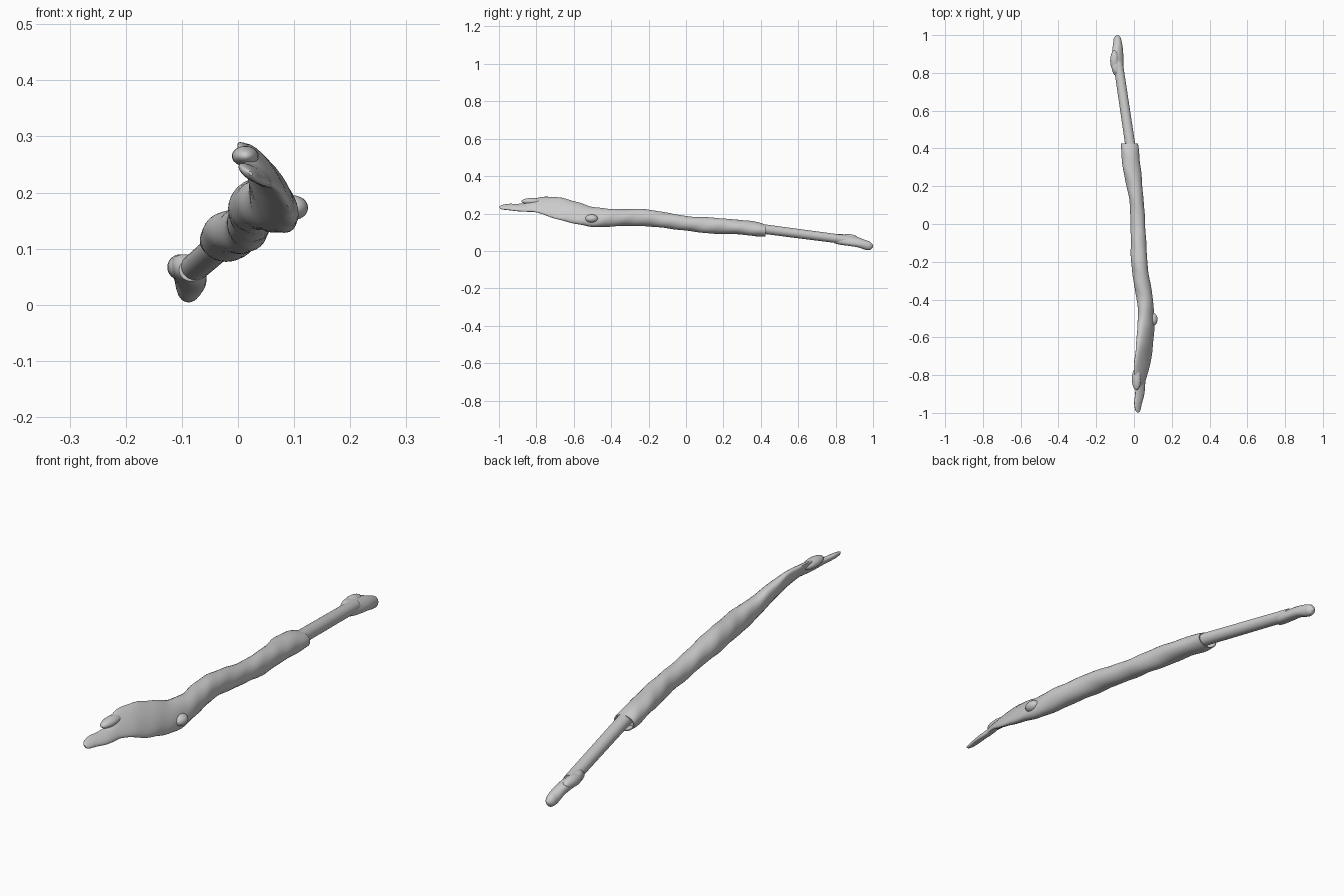
import bpy, bmesh, math
from mathutils import Vector


def catmull(p0, p1, p2, p3, t):
    return [0.5 * (2 * b + (c - a) * t + (2 * a - 5 * b + 4 * c - d) * t * t
                   + (3 * b - a - 3 * c + d) * t ** 3)
            for a, b, c, d in zip(p0, p1, p2, p3)]


def loft(name, sections, sides=28, steps=5, wobble=0.0, hollow_end=False):
    """Section: y, x min, x max, z min, z max, tilt (-1 leans to upper left)."""
    rows = []
    n = len(sections)
    for i in range(n - 1):
        p = [sections[min(max(i + k, 0), n - 1)] for k in (-1, 0, 1, 2)]
        rows += [catmull(*p, s / steps) for s in range(steps)]
    rows.append(sections[-1])
    bm = bmesh.new()
    rings = []

    def ring(row, scale=1.0):
        y, x0, x1, z0, z1, tilt = row
        phase = math.acos(max(-0.95, min(0.95, tilt))) 
        out = []
        for k in range(sides):
            t = 2 * math.pi * k / sides
            r = scale * (1 + wobble * (math.sin(31 * y + 2 * t) + math.sin(53 * y - 3 * t) - 1))
            out.append(bm.verts.new(((x0 + x1) / 2 + r * (x1 - x0) / 2 * math.cos(t), y,
                                     (z0 + z1) / 2 + r * (z1 - z0) / 2 * math.cos(t - phase))))
        rings.append(out)

    for row in rows:
        ring(row)
    if hollow_end:  # fold the cuff rim inward
        last = list(sections[-1])
        ring(last, 0.9)
        last[0] -= 0.04
        ring(last, 0.8)
    for a, b in zip(rings, rings[1:]):
        for k in range(sides):
            j = (k + 1) % sides
            bm.faces.new((a[k], a[j], b[j], b[k]))
    bm.faces.new(rings[0])
    bm.faces.new(rings[-1][::-1])
    bmesh.ops.recalc_face_normals(bm, faces=bm.faces)
    return finish(name, bm)


def finish(name, bm):
    me = bpy.data.meshes.new(name)
    bm.to_mesh(me)
    bm.free()
    ob = bpy.data.objects.new(name, me)
    bpy.context.collection.objects.link(ob)
    bpy.ops.object.select_all(action='DESELECT')
    ob.select_set(True)
    bpy.context.view_layer.objects.active = ob
    bpy.ops.object.shade_smooth_by_angle(angle=math.radians(45))
    return ob


def knob(name, centre, radii):
    bm = bmesh.new()
    bmesh.ops.create_uvsphere(bm, u_segments=20, v_segments=12, radius=1)
    bmesh.ops.scale(bm, vec=radii, verts=bm.verts)
    bmesh.ops.translate(bm, vec=centre, verts=bm.verts)
    return finish(name, bm)


# Lumpy main body: broad tilted blade at the front, round shaft towards the cuff
loft("body", [
    (-0.88, 0.022, 0.042, 0.222, 0.245, -0.6),
    (-0.86, 0.008, 0.053, 0.214, 0.258, -0.75),
    (-0.80, 0.000, 0.070, 0.205, 0.283, -0.85),
    (-0.74, 0.000, 0.087, 0.186, 0.290, -0.85),
    (-0.66, 0.008, 0.100, 0.160, 0.284, -0.8),
    (-0.58, 0.015, 0.106, 0.141, 0.263, -0.65),
    (-0.50, 0.020, 0.108, 0.129, 0.236, -0.4),
    (-0.40, 0.014, 0.101, 0.129, 0.226, -0.1),
    (-0.30, -0.004, 0.085, 0.134, 0.225, 0.0),
    (-0.20, -0.016, 0.071, 0.130, 0.222, 0.0),
    (-0.10, -0.017, 0.066, 0.120, 0.205, 0.0),
    (0.00, -0.020, 0.060, 0.108, 0.187, 0.0),
    (0.10, -0.022, 0.054, 0.095, 0.181, 0.0),
    (0.20, -0.040, 0.045, 0.090, 0.174, 0.0),
    (0.30, -0.060, 0.036, 0.087, 0.166, -0.1),
    (0.38, -0.069, 0.028, 0.077, 0.155, -0.1),
    (0.425, -0.068, 0.022, 0.077, 0.142, -0.1),
], wobble=0.018, hollow_end=True)

# Narrow front tip
loft("front_tip", [
    (-0.998, 0.018, 0.026, 0.231, 0.238, -0.5),
    (-0.985, 0.007, 0.034, 0.222, 0.245, -0.6),
    (-0.95, 0.001, 0.042, 0.218, 0.252, -0.65),
    (-0.90, 0.006, 0.055, 0.212, 0.252, -0.7),
    (-0.84, 0.010, 0.060, 0.209, 0.255, -0.7),
    (-0.78, 0.025, 0.065, 0.208, 0.250, -0.7),
])

# Short stub beside the tip, and the side nub
knob("upper_stub", (0.013, -0.82, 0.265), (0.024, 0.06, 0.018))
knob("side_nub", (0.098, -0.505, 0.173), (0.027, 0.035, 0.022))

# Straight rod leaving the cuff
loft("rod", [
    (0.36, -0.038, 0.016, 0.098, 0.150, 0.0),
    (0.86, -0.111, -0.060, 0.035, 0.083, 0.0),
], steps=1)

# Rounded rear tip with a lump on one side
loft("rear_tip", [
    (0.79, -0.105, -0.062, 0.042, 0.082, 0.0),
    (0.82, -0.117, -0.057, 0.034, 0.090, -0.3),
    (0.87, -0.121, -0.056, 0.027, 0.085, -0.4),
    (0.92, -0.115, -0.058, 0.019, 0.073, -0.3),
    (0.96, -0.110, -0.064, 0.006, 0.058, 0.0),
    (0.985, -0.106, -0.070, 0.006, 0.048, 0.0),
    (1.0, -0.093, -0.083, 0.021, 0.033, 0.0),
])
knob("rear_lump", (-0.103, 0.865, 0.067), (0.023, 0.055, 0.023))
